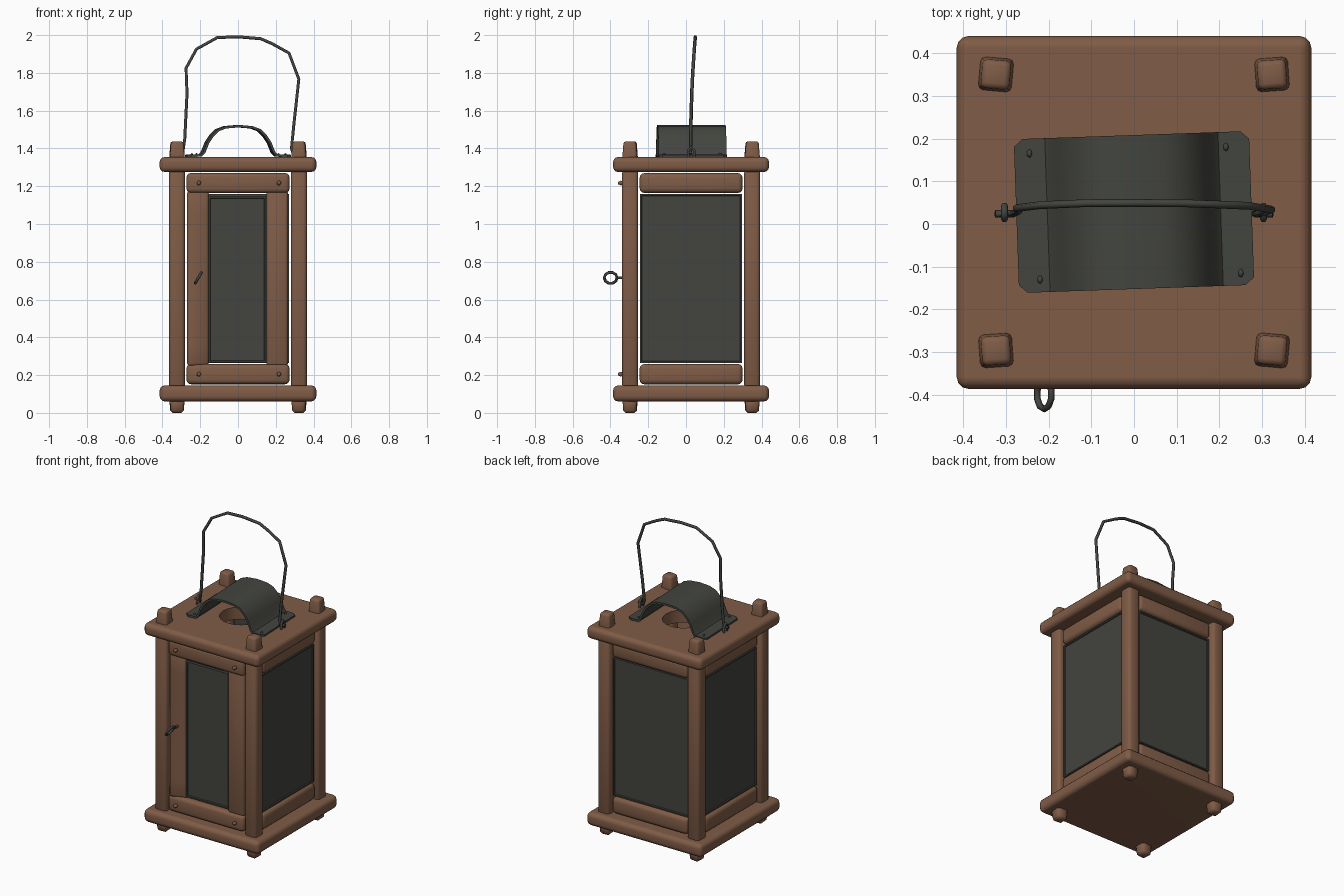
import bpy, bmesh, math
from mathutils import Matrix, Vector

if "Cube" in bpy.data.objects:
    bpy.data.objects.remove(bpy.data.objects["Cube"])

CY = 0.027          # centre of the body in y
P = 0.323           # post offset from the centre


def material(name, rgb):
    m = bpy.data.materials.new(name)
    m.diffuse_color = (*rgb, 1)
    m.use_nodes = True
    m.node_tree.nodes["Principled BSDF"].inputs["Base Color"].default_value = m.diffuse_color
    return m


WOOD = material("brown wood", (0.215, 0.107, 0.062))
METAL = material("dark metal", (0.056, 0.059, 0.049))


def finish(bm, name, mat, smooth=True):
    bmesh.ops.recalc_face_normals(bm, faces=bm.faces)
    for f in bm.faces:
        f.smooth = smooth
    me = bpy.data.meshes.new(name)
    bm.to_mesh(me)
    bm.free()
    me.materials.append(mat)
    ob = bpy.data.objects.new(name, me)
    bpy.context.collection.objects.link(ob)
    return ob


def box(name, center, size, mat, bevel=0.02, seg=2, turn=0, taper=(1, 1), rot=0,
        weighted=False, twist=None):
    """Bevelled box; taper = bottom and top scale, turn = spin about the body centre."""
    bm = bmesh.new()
    bmesh.ops.create_cube(bm, size=1)
    for v in bm.verts:
        k = taper[1] if v.co.z > 0 else taper[0]
        v.co = Vector((v.co.x * size[0] * k, v.co.y * size[1] * k, v.co.z * size[2]))
    bmesh.ops.bevel(bm, geom=bm.edges[:], offset=bevel, segments=seg, profile=0.5, affect='EDGES')
    if twist:
        for i in range(1, 8):
            bmesh.ops.bisect_plane(bm, geom=bm.verts[:] + bm.edges[:] + bm.faces[:],
                                   plane_co=(0, 0, size[2] * (i / 8 - 0.5)), plane_no=(0, 0, 1))
        for v in bm.verts:
            v.co = Matrix.Rotation(twist * (0.5 - v.co.z / size[2]), 3, 'Z') @ v.co
    m = (Matrix.Translation((0, CY, 0)) @ Matrix.Rotation(turn, 4, 'Z')
         @ Matrix.Translation(center) @ Matrix.Rotation(rot, 4, 'Z'))
    bmesh.ops.transform(bm, matrix=m, verts=bm.verts)
    ob = finish(bm, name, mat)
    if weighted:
        ob.modifiers.new("flat_faces", 'WEIGHTED_NORMAL').keep_sharp = True
    return ob


def glass(name, x, z, w, h, y, turn=0):
    """Dark pane with a thin raised rim."""
    bm = bmesh.new()
    bmesh.ops.create_cube(bm, size=1)
    bmesh.ops.scale(bm, vec=(w, 0.02, h), verts=bm.verts)
    front = [f for f in bm.faces if f.normal.y < -0.9]
    bmesh.ops.inset_region(bm, faces=front, thickness=0.012, depth=0)
    bmesh.ops.inset_region(bm, faces=front, thickness=0.004, depth=-0.006)
    m = (Matrix.Translation((0, CY, 0)) @ Matrix.Rotation(turn, 4, 'Z')
         @ Matrix.Translation((x, y + 0.01, z)))
    bmesh.ops.transform(bm, matrix=m, verts=bm.verts)
    return finish(bm, name, METAL, False)


def wire(name, pts, radius, closed=False):
    cu = bpy.data.curves.new(name, 'CURVE')
    cu.dimensions = '3D'
    cu.bevel_depth = radius
    cu.bevel_resolution = 1
    cu.use_fill_caps = True
    sp = cu.splines.new('POLY')
    sp.points.add(len(pts) - 1)
    for p, co in zip(sp.points, pts):
        p.co = (*co, 1)
    sp.use_cyclic_u = closed
    cu.materials.append(METAL)
    ob = bpy.data.objects.new(name, cu)
    bpy.context.collection.objects.link(ob)
    bpy.ops.object.select_all(action='DESELECT')
    ob.select_set(True)
    bpy.context.view_layer.objects.active = ob
    bpy.ops.object.convert(target='MESH')
    return ob


def nail(name, pos, scale, mat):
    bm = bmesh.new()
    bmesh.ops.create_icosphere(bm, subdivisions=1, radius=1)
    bmesh.ops.scale(bm, vec=scale, verts=bm.verts)
    bmesh.ops.translate(bm, vec=pos, verts=bm.verts)
    return finish(bm, name, mat)


# base and roof boards
box("base_board", (0, 0, 0.103), (0.83, 0.826, 0.085), WOOD, 0.028, 3, weighted=True)
roof = box("roof_board", (0, 0, 1.315), (0.83, 0.826, 0.08), WOOD, 0.028, 3)

# smoke hole through the roof board
bm = bmesh.new()
bmesh.ops.create_cone(bm, cap_ends=True, segments=20, radius1=0.125, radius2=0.125, depth=0.4)
bmesh.ops.translate(bm, vec=(0, CY, 1.315), verts=bm.verts)
cutter = finish(bm, "hole_cutter", WOOD, False)
cutter.hide_render = True
mod = roof.modifiers.new("hole", 'BOOLEAN')
mod.operation, mod.object = 'DIFFERENCE', cutter
bpy.context.view_layer.objects.active = roof
bpy.ops.object.modifier_apply(modifier="hole")
bpy.data.objects.remove(cutter)
bpy.ops.object.select_all(action='DESELECT')
roof.select_set(True)
bpy.ops.object.shade_smooth_by_angle(angle=math.radians(40))
roof.modifiers.new("flat_faces", 'WEIGHTED_NORMAL').keep_sharp = True

# corner posts with feet and pegs
for sx in (-1, 1):
    for sy in (-1, 1):
        x, y = sx * P, sy * P
        a = math.radians(-5 if sx * sy < 0 else 4)
        box("post", (x, y, 0.71), (0.084, 0.084, 1.16), WOOD, 0.018, 2)
        box("foot", (x, y, 0.04), (0.078, 0.078, 0.08), WOOD, 0.012, 1, taper=(0.86, 1), rot=a)
        box("peg", (x, y, 1.375), (0.084, 0.084, 0.125), WOOD, 0.012, 2, taper=(1, 0.78), rot=a)

# side and back walls: two rails and a pane each
for name, turn in (("right", math.pi / 2), ("back", math.pi), ("left", -math.pi / 2)):
    box(name + "_upper_rail", (0, -0.322, 1.217), (0.545, 0.06, 0.105), WOOD, 0.025, 3, turn)
    box(name + "_lower_rail", (0, -0.322, 0.205), (0.545, 0.06, 0.108), WOOD, 0.025, 3, turn)
    glass(name + "_pane", 0, 0.712, 0.54, 0.895, -0.338, turn)

# front door: rails, stiles, pane and nails
box("door_upper_rail", (0, -0.335, 1.217), (0.545, 0.055, 0.105), WOOD, 0.022, 3)
box("door_lower_rail", (0, -0.335, 0.205), (0.545, 0.055, 0.105), WOOD, 0.022, 3)
box("door_left_stile", (-0.212, -0.328, 0.712), (0.115, 0.045, 0.93), WOOD, 0.016, 2,
    twist=math.radians(16))
box("door_right_stile", (0.208, -0.328, 0.712), (0.115, 0.045, 0.93), WOOD, 0.016, 2)
glass("door_pane", -0.004, 0.707, 0.305, 0.88, -0.34)
for x in (-0.207, 0.217):
    for z in (0.205, 1.217):
        nail("door_nail", (x, -0.345, z), (0.013, 0.018, 0.013), WOOD)

# door pull ring
ring = [Vector((-0.21, -0.399, 0.715)) + 0.034 * (math.cos(t) * Vector((0, -1, 0))
        + math.sin(t) * Vector((0.5, 0, 0.87))) for t in (i * math.tau / 10 for i in range(10))]
wire("pull_ring", ring, 0.008, True)
wire("pull_stem", [(-0.21, -0.366, 0.715), (-0.21, -0.32, 0.715)], 0.008)

# bent metal hood: half profile mirrored, with clipped end corners
half = [(0.275, 1.36), (0.255, 1.361), (0.2, 1.363), (0.185, 1.38), (0.165, 1.43), (0.142, 1.465),
        (0.11, 1.497), (0.07, 1.512), (0.0, 1.518)]
prof = [(-x, z) for x, z in half] + half[-2::-1]
bm = bmesh.new()
rows = []
for x, z in prof:
    d = 0.162 if abs(x) > 0.27 else 0.18
    rows.append([bm.verts.new((x, s * d, z)) for s in (-1, 1)])
for a, b in zip(rows, rows[1:]):
    bm.faces.new((a[0], b[0], b[1], a[1]))
bmesh.ops.transform(bm, verts=bm.verts, matrix=Matrix.Translation((0, 0.028, 0))
                    @ Matrix.Rotation(math.radians(2), 4, 'Z'))
hood = finish(bm, "hood", METAL)
sol = hood.modifiers.new("thickness", 'SOLIDIFY')
sol.thickness, sol.offset = 0.013, 0
bpy.context.view_layer.objects.active = hood
bpy.ops.object.modifier_apply(modifier="thickness")
bpy.ops.object.select_all(action='DESELECT')
hood.select_set(True)
bpy.ops.object.shade_smooth_by_angle(angle=math.radians(40))
for x, y in ((-0.245, 0.165), (0.215, 0.18), (-0.22, -0.13), (0.25, -0.115)):
    nail("hood_nail", (x, y, 1.368), (0.007, 0.011, 0.008), METAL)

# wire handle, leaning back slightly towards the top, with staples
path = [(-0.325, 1.385), (-0.29, 1.38), (-0.282, 1.45), (-0.27, 1.69), (-0.275, 1.825),
        (-0.22, 1.926), (-0.11, 1.987), (0, 1.991), (0.12, 1.981), (0.18, 1.955), (0.27, 1.905),
        (0.322, 1.767), (0.296, 1.53), (0.283, 1.4), (0.29, 1.375), (0.325, 1.38)]
wire("handle", [(x, 0.024 + 0.026 * max(0, (z - 1.4) / 0.6) ** 2, z) for x, z in path], 0.009)
for sx in (-1, 1):
    wire("handle_staple", [(sx * 0.303, 0.027 + dy, z) for dy, z in
         ((-0.015, 1.34), (-0.016, 1.39), (0, 1.408), (0.016, 1.39), (0.015, 1.34))], 0.008)
